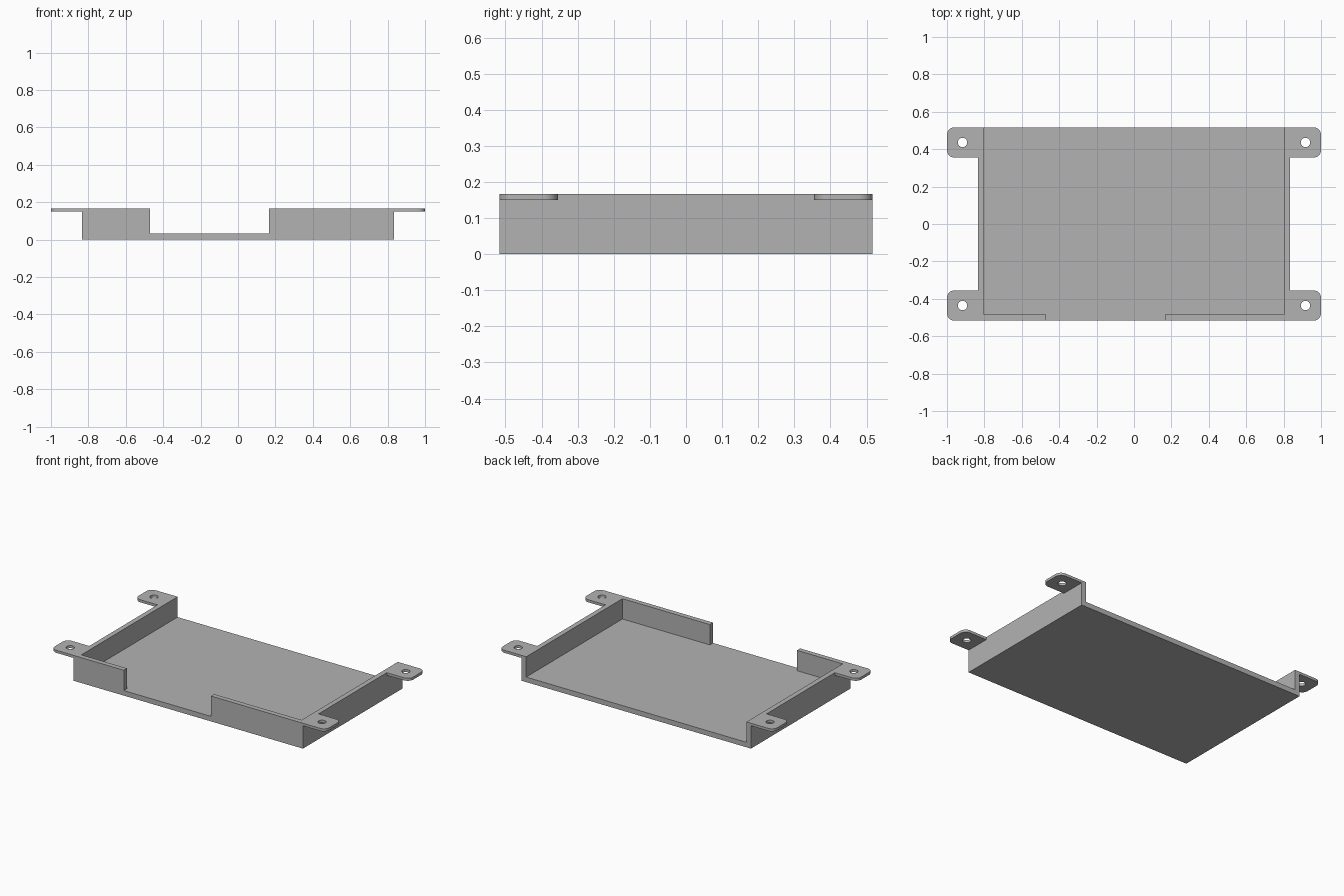
import bpy
import bmesh
from mathutils import Matrix, Vector

old = bpy.data.objects.get("Cube")
if old:
    bpy.data.objects.remove(old, do_unlink=True)

# Main dimensions
HALF_X, HALF_Y, HEIGHT, WALL = 0.835, 0.517, 0.167, 0.033
TAB_Z, TAB_Y = 0.15, 0.355

grey = bpy.data.materials.new("mid grey")
grey.use_nodes = True
color = (0.45, 0.45, 0.45, 1)
grey.diffuse_color = color
grey.node_tree.nodes["Principled BSDF"].inputs["Base Color"].default_value = color


def make_object(name, bm):
    mesh = bpy.data.meshes.new(name)
    bm.to_mesh(mesh)
    bm.free()
    mesh.materials.append(grey)
    obj = bpy.data.objects.new(name, mesh)
    bpy.context.collection.objects.link(obj)
    return obj


def box_mesh(low, high):
    low, high = Vector(low), Vector(high)
    bm = bmesh.new()
    matrix = Matrix.Translation((low + high) / 2) @ Matrix.Diagonal((*(high - low), 1))
    bmesh.ops.create_cube(bm, size=1, matrix=matrix)
    return bm


def apply_modifier(obj, mod):
    bpy.ops.object.select_all(action='DESELECT')
    bpy.context.view_layer.objects.active = obj
    obj.select_set(True)
    bpy.ops.object.modifier_apply(modifier=mod.name)


def cut(obj, cutter):
    cutter.hide_render = True
    mod = obj.modifiers.new("cut", 'BOOLEAN')
    mod.operation, mod.solver, mod.object = 'DIFFERENCE', 'EXACT', cutter
    apply_modifier(obj, mod)
    bpy.data.objects.remove(cutter, do_unlink=True)


# Tray: open at the top and back, with a gap in the front wall
tray = make_object("tray", box_mesh((-HALF_X, -HALF_Y, 0), (HALF_X, HALF_Y, HEIGHT)))
inner_x = HALF_X - WALL
cut(tray, make_object("interior_cutter", box_mesh(
    (-inner_x, -HALF_Y + WALL, WALL), (inner_x, 1, 1))))
cut(tray, make_object("front_gap_cutter", box_mesh(
    (-0.47, -1, WALL), (0.165, 0, 1))))

# Mounting tabs: rounded outer corners, one screw hole each, mirrored to all corners
bm = box_mesh((HALF_X, TAB_Y, TAB_Z), (1, HALF_Y, HEIGHT))
corners = [e for e in bm.edges if all(v.co.x > 0.99 for v in e.verts)
           and abs(e.verts[0].co.z - e.verts[1].co.z) > 0.01]
bmesh.ops.bevel(bm, geom=corners, offset=0.04, segments=8, profile=0.5, affect='EDGES')
tabs = make_object("mounting_tabs", bm)

bm = bmesh.new()
bmesh.ops.create_cone(bm, cap_ends=True, segments=32, radius1=0.025, radius2=0.025,
                      depth=0.2, matrix=Matrix.Translation((0.917, 0.436, HEIGHT)))
cut(tabs, make_object("hole_cutter", bm))

mirror = tabs.modifiers.new("mirror", 'MIRROR')
mirror.use_axis = (True, True, False)
mirror.use_mirror_merge = False
apply_modifier(tabs, mirror)
bpy.ops.object.shade_smooth_by_angle(angle=0.6)
